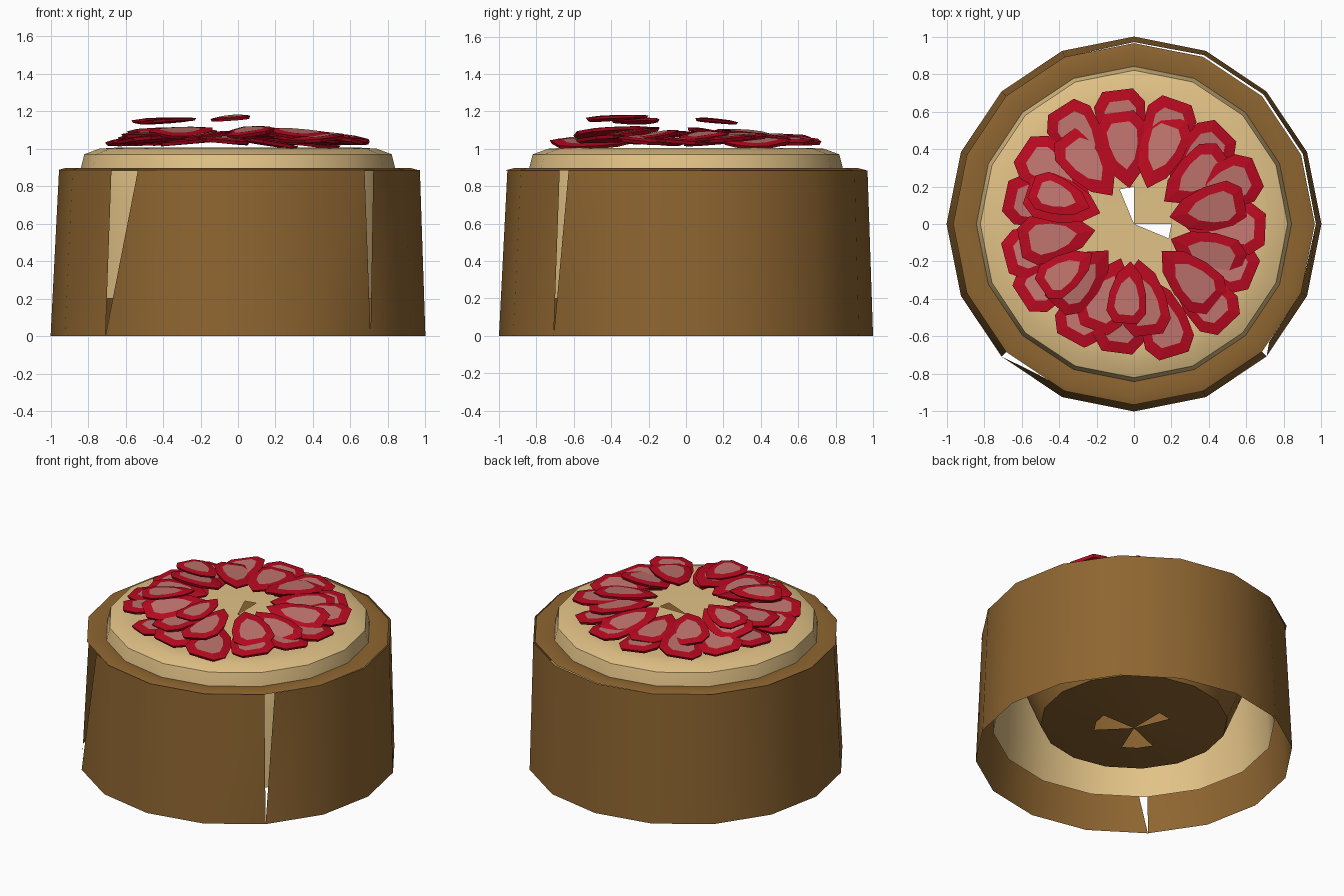
import bpy, bmesh, math, random
from mathutils import Matrix, Vector

if "Cube" in bpy.data.objects:
    bpy.data.objects.remove(bpy.data.objects["Cube"])

random.seed(4)
N = 16


def mat(name, c):
    m = bpy.data.materials.new(name)
    m.diffuse_color = (*c, 1)
    m.use_nodes = True
    m.node_tree.nodes["Principled BSDF"].inputs["Base Color"].default_value = m.diffuse_color
    return m


CRUST = mat("baked brown", (0.27, 0.13, 0.03))
CREAM = mat("cream", (0.76, 0.54, 0.24))
RED = mat("berry red", (0.5, 0.003, 0.015))
PINK = mat("berry pink", (0.54, 0.18, 0.16))


def finish(name, bm, mats, smooth=True):
    me = bpy.data.meshes.new(name)
    bm.to_mesh(me)
    bm.free()
    ob = bpy.data.objects.new(name, me)
    bpy.context.collection.objects.link(ob)
    for m in mats:
        me.materials.append(m)
    if smooth:
        bpy.ops.object.select_all(action='DESELECT')
        ob.select_set(True)
        bpy.context.view_layer.objects.active = ob
        bpy.ops.object.shade_smooth_by_angle(angle=math.radians(35))
    return ob


def polar(r, deg, z):
    a = math.radians(deg)
    return Vector((r * math.cos(a), r * math.sin(a), z))


def lathe(name, profile, material, gaps=()):
    """Revolve a profile; sectors in gaps are left out of the centre fan."""
    bm = bmesh.new()
    rings = []
    for r, z in profile:
        if r == 0:
            rings.append([bm.verts.new((0, 0, z))] * N)
        else:
            rings.append([bm.verts.new(polar(r, i * 360 / N, z)) for i in range(N)])
    for a, b in zip(rings, rings[1:]):
        for i in range(N):
            j = (i + 1) % N
            quad = list(dict.fromkeys((a[i], a[j], b[j], b[i])))
            if len(quad) == 4 or i not in gaps:
                bm.faces.new(quad)
    bmesh.ops.recalc_face_normals(bm, faces=bm.faces)
    return finish(name, bm, [material])


# crust wall: steeper at the back right, two panels lean to leave cracks
def top_radius(deg):
    return 0.955 + 0.022 * max(0, math.cos(math.radians(deg - 45)))


bm = bmesh.new()
lean = {10: 11, 14: 4}
for i in range(N):
    a, b = i * 360 / N, (i + 1) * 360 / N
    t = a + lean.get(i, 0)
    vs = [polar(1.0, a, 0), polar(1.0, b, 0),
          polar(top_radius(b), b, 0.885), polar(top_radius(t), t, 0.885)]
    bm.faces.new([bm.verts.new(v) for v in vs])
bmesh.ops.remove_doubles(bm, verts=bm.verts, dist=0.001)
finish("crust_wall", bm, [CRUST])

# rim, then the bowl of crust hanging under the filling
lathe("crust_rim", [(0.965, 0.885), (0.92, 0.897), (0.82, 0.88)], CRUST)
lathe("crust_bowl", [(0.82, 0.88), (0.77, 0.68), (0.67, 0.43), (0.59, 0.235),
                     (0.25, 0.19), (0, 0.19)], CRUST, gaps=(4, 9, 10, 14, 15))

# cream filling with its open-bottomed side inside the wall
lathe("cream_filling", [(0, 1.0), (0.2, 1.0), (0.66, 1.005), (0.74, 1.0), (0.82, 0.97),
                        (0.84, 0.89), (0.865, 0.73), (0.89, 0.2)], CREAM, gaps=(4, 15))


# fruit slices: thin tapered plates with a pink heart on top
def outline(s, z):
    pts = [(-0.20, 0.0), (-0.12, 0.075), (0.0, 0.115), (0.12, 0.125), (0.19, 0.075)]
    pts += [(x, -y) for x, y in reversed(pts[1:])]
    return [Vector((x * s + (1 - s) * 0.05, y * s, z)) for x, y in pts]


def fruit_slice(name, r, deg, z, pitch, roll, size):
    bm = bmesh.new()
    loops = [[bm.verts.new(p) for p in outline(s, h)]
             for s, h in ((0.94, -0.010), (1.0, 0.006), (0.62, 0.014))]
    k = len(loops[0])
    bm.faces.new(loops[0][::-1])
    for a, b in zip(loops, loops[1:]):
        for i in range(k):
            j = (i + 1) % k
            bm.faces.new((a[i], a[j], b[j], b[i]))
    bm.faces.new(loops[2]).material_index = 1
    m = (Matrix.Translation(polar(r, deg, z)) @ Matrix.Rotation(math.radians(deg), 4, 'Z')
         @ Matrix.Rotation(math.radians(pitch), 4, 'Y')
         @ Matrix.Rotation(math.radians(roll), 4, 'X') @ Matrix.Scale(size, 4))
    bm.transform(m)
    finish(name, bm, [RED, PINK], False)


# lower ring, upper ring, and a few loose slices lying on top
for i in range(15):
    fruit_slice(f"outer_slice_{i}", 0.5 + random.uniform(-0.02, 0.03),
                i * 24 + random.uniform(-3, 3), 1.04 + random.uniform(-0.01, 0.015),
                random.uniform(0, 4), random.choice((-1, 1)) * random.uniform(4, 10), 1.1)
for i in range(12):
    fruit_slice(f"inner_slice_{i}", 0.41 + random.uniform(-0.02, 0.04),
                i * 30 + 12 + random.uniform(-5, 5), 1.08 + random.uniform(-0.015, 0.015),
                random.uniform(2, 7), random.uniform(-9, 9), 1.05)
for i, (r, d) in enumerate(((0.44, 215), (0.37, 265), (0.42, 160))):
    fruit_slice(f"top_slice_{i}", r, d, 1.15 + 0.015 * (i == 1), 3, 4, 0.85)
